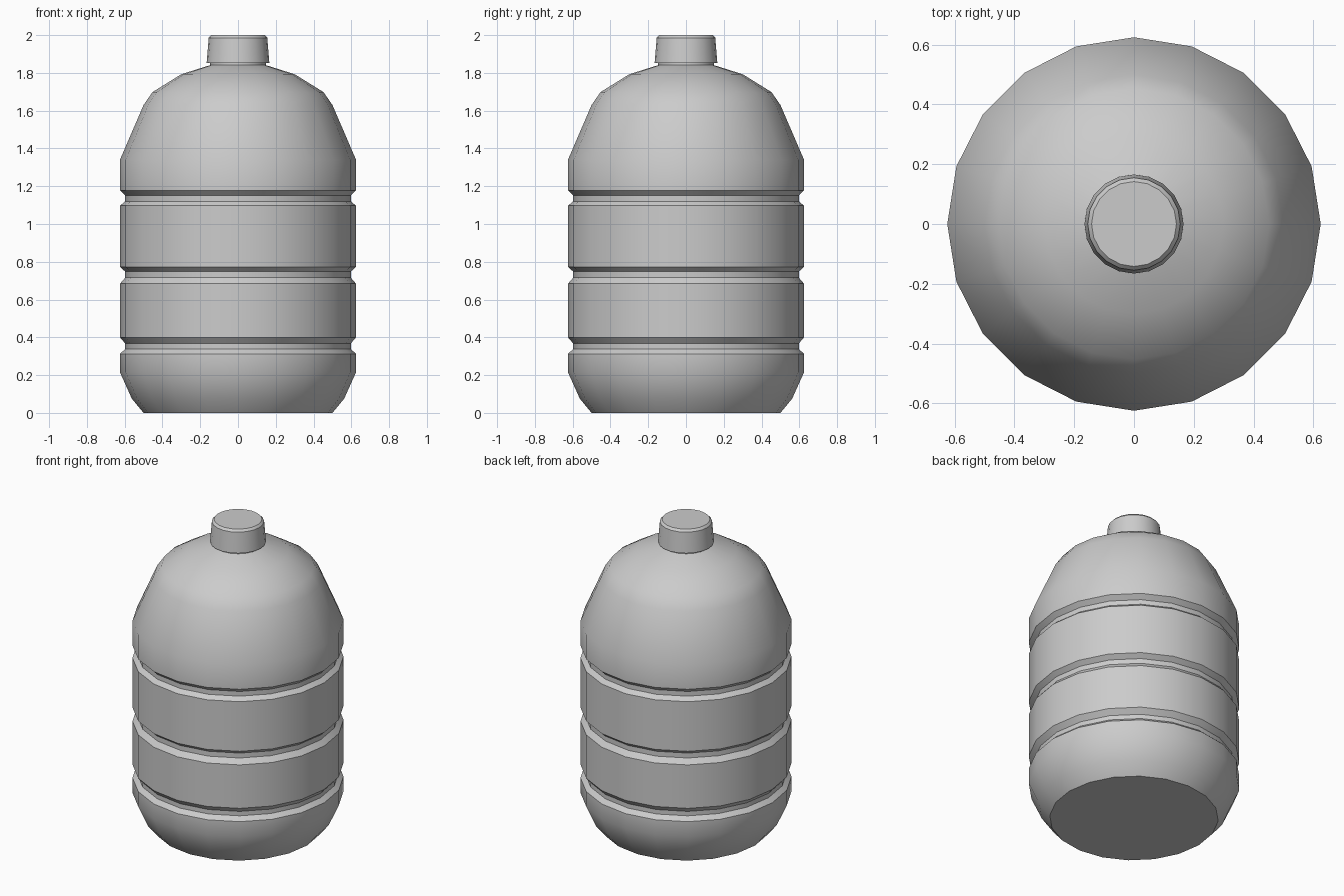
import bpy, bmesh, math

if "Cube" in bpy.data.objects:
    bpy.data.objects.remove(bpy.data.objects["Cube"])

SIDES = 20


def lathe(name, profile):
    """Revolve an (r, z) profile, closing both ends with flat caps."""
    bm = bmesh.new()
    rings = []
    for r, z in profile:
        rings.append([bm.verts.new((r * math.cos(math.tau * i / SIDES),
                                    r * math.sin(math.tau * i / SIDES), z))
                      for i in range(SIDES)])
    for a, b in zip(rings, rings[1:]):
        for i in range(SIDES):
            j = (i + 1) % SIDES
            bm.faces.new((a[i], a[j], b[j], b[i]))
    bm.faces.new(rings[0][::-1])
    bm.faces.new(rings[-1])
    mesh = bpy.data.meshes.new(name)
    bm.to_mesh(mesh)
    bm.free()
    ob = bpy.data.objects.new(name, mesh)
    bpy.context.collection.objects.link(ob)
    bpy.ops.object.select_all(action='DESELECT')
    ob.select_set(True)
    bpy.context.view_layer.objects.active = ob
    bpy.ops.object.shade_smooth_by_angle(angle=math.radians(32))
    return ob


R, GROOVE_R = 0.625, 0.597

# Bottle body: rounded foot, three grooves, domed shoulder, short neck
body = [(0.50, 0), (0.562, 0.075), (R, 0.215)]
for z0, z1, z2, z3 in ((0.313, 0.338, 0.367, 0.4),
                       (0.684, 0.716, 0.748, 0.773),
                       (1.097, 0.0 + 1.12, 1.151, 1.178)):
    body += [(R, z0), (GROOVE_R, z1), (GROOVE_R, z2), (R, z3)]
body += [(R, 1.34), (0.50, 1.63), (0.453, 1.698), (0.30, 1.793),
         (0.147, 1.841), (0.147, 1.86)]
lathe("bottle_body", body)

# Screw cap with a small bevel on top
lathe("cap", [(0.166, 1.853), (0.155, 1.986), (0.142, 2.0)])
